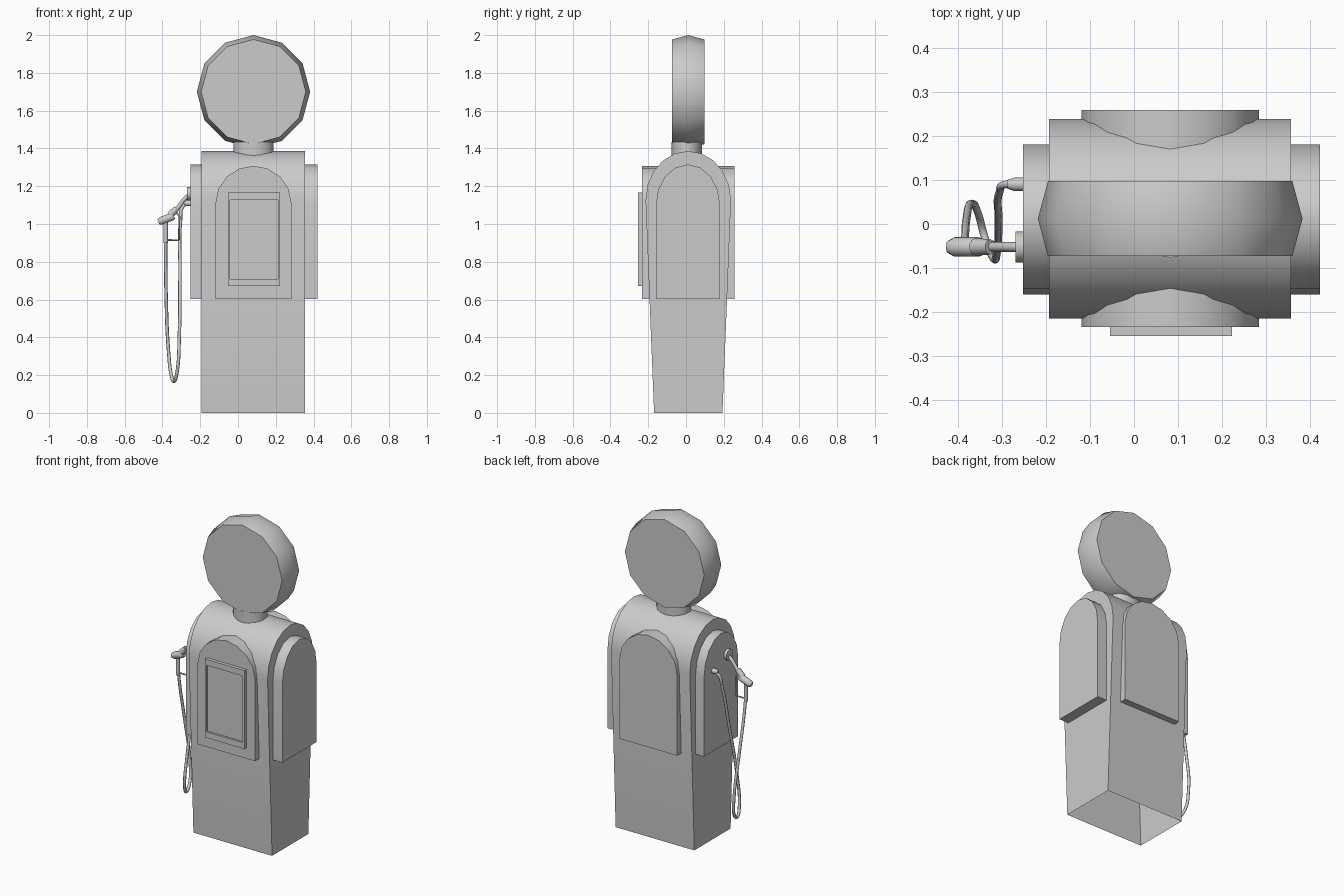
import bpy, bmesh
from math import sin, cos, pi, radians
from mathutils import Vector

if "Cube" in bpy.data.objects:
    bpy.data.objects.remove(bpy.data.objects["Cube"])

CX, CY = 0.082, 0.012   # centre of the pump cabinet


def finish(name, bm):
    bmesh.ops.recalc_face_normals(bm, faces=bm.faces)
    me = bpy.data.meshes.new(name)
    bm.to_mesh(me)
    bm.free()
    me.shade_smooth()
    me.set_sharp_from_angle(angle=radians(40))
    ob = bpy.data.objects.new(name, me)
    bpy.context.collection.objects.link(ob)
    return ob


def arch(c, half, z0, spring, top, half0=None, n=8):
    """Round-topped outline as (u, z) points, starting and ending at the foot."""
    pts = [(c + (half0 or half), z0)]
    for i in range(n + 1):
        a = pi * i / n
        pts.append((c + half * cos(a), spring + (top - spring) * sin(a)))
    return pts + [(c - (half0 or half), z0)]


def prism(name, pts, axis, d0, d1, cap0=True, floor=True):
    """Sweep an outline along x or y from d0 to d1."""
    bm = bmesh.new()
    place = (lambda u, z, d: (d, u, z)) if axis == 'x' else (lambda u, z, d: (u, d, z))
    a, b = [[bm.verts.new(place(u, z, d)) for u, z in pts] for d in (d0, d1)]
    n = len(pts)
    for i in range(n if floor else n - 1):
        j = (i + 1) % n
        bm.faces.new((a[i], a[j], b[j], b[i]))
    bm.faces.new(b)
    if cap0:
        bm.faces.new(a)
    return finish(name, bm)


def lathe(name, centre, axis, rings, n=12, squash=1.0):
    """Rings of (offset along axis, radius), capped at both ends."""
    bm = bmesh.new()
    w = Vector(axis).normalized()
    u = Vector((0, 1, 0)) if abs(w.y) < 0.5 else Vector((1, 0, 0))
    v = w.cross(u)
    loops = []
    for d, r in rings:
        loops.append([bm.verts.new(Vector(centre) + w * d + u * (r * squash * cos(2 * pi * i / n))
                                   + v * (r * sin(2 * pi * i / n))) for i in range(n)])
    for a, b in zip(loops, loops[1:]):
        for i in range(n):
            j = (i + 1) % n
            bm.faces.new((a[i], a[j], b[j], b[i]))
    bm.faces.new(loops[0])
    bm.faces.new(loops[-1])
    return finish(name, bm)


def tube(name, pts, r, kind='BEZIER'):
    cu = bpy.data.curves.new(name, 'CURVE')
    cu.dimensions = '3D'
    cu.bevel_depth = r
    cu.bevel_resolution = 2
    cu.resolution_u = 6
    cu.use_fill_caps = True
    sp = cu.splines.new(kind)
    if kind == 'BEZIER':
        sp.bezier_points.add(len(pts) - 1)
        for p, co in zip(sp.bezier_points, pts):
            p.co = co
            p.handle_left_type = p.handle_right_type = 'AUTO'
    else:
        sp.points.add(len(pts) - 1)
        for p, co in zip(sp.points, pts):
            p.co = (*co, 1)
    ob = bpy.data.objects.new(name, cu)
    bpy.context.collection.objects.link(ob)
    return ob


# Cabinet, flaring upwards to a rounded top, open underneath
prism("cabinet", arch(CY, 0.226, 0, 1.127, 1.386, 0.181, n=10), 'x', -0.193, 0.356, floor=False)

# Raised arched panels on all four sides
face = arch(CX, 0.201, 0.602, 1.11, 1.308)
prism("front_panel", face, 'y', -0.12, -0.233, cap0=False)
prism("back_panel", face, 'y', 0.145, 0.258, cap0=False)
side = arch(CY - 0.002, 0.17, 0.602, 1.1, 1.315)
prism("right_panel", side, 'x', 0.356, 0.422, cap0=False)
prism("left_panel", side, 'x', -0.193, -0.252, cap0=False)

# Display frame with a recessed window
bm = bmesh.new()
bmesh.ops.create_cube(bm, size=1)
for v in bm.verts:
    v.co = (0.084 + v.co.x * 0.276, -0.243 + v.co.y * 0.022, 0.918 + v.co.z * 0.495)
window = min(bm.faces, key=lambda f: f.calc_center_median().y)
bmesh.ops.inset_region(bm, faces=[window], thickness=0.016)
for v in window.verts:
    v.co.z = 0.918 + (0.21 if v.co.z > 0.918 else -0.21)
inner = bmesh.ops.extrude_discrete_faces(bm, faces=[window])["faces"][0]
bmesh.ops.translate(bm, verts=inner.verts, vec=(0, 0.013, 0))
finish("display_frame", bm)

# Neck and round twelve-sided globe
lathe("neck", (CX, 0.005, 1.34), (0, 0, 1), [(0, 0.105), (0.095, 0.105)], n=16, squash=0.77)
lathe("globe", (CX, CY, 1.70), (0, 1, 0), [(-0.085, 0.277), (0, 0.3), (0.085, 0.277)])

# Nozzle: wall socket, spout, elbow and grip
NY = -0.052
lathe("nozzle_socket", (-0.252, NY, 1.16), (-1, 0, 0), [(-0.01, 0.035), (0.017, 0.035)])
tube("nozzle_spout", [(-0.25, NY, 1.155), (-0.275, NY, 1.14), (-0.315, NY, 1.09),
                      (-0.345, NY, 1.05)], 0.011)
lathe("nozzle_elbow", (-0.325, NY, 1.083), (-0.7, 0, -0.75), [(0, 0.017), (0.05, 0.02)], n=10)
lathe("nozzle_grip", (-0.347, NY, 1.04), (-0.93, 0, -0.36),
      [(-0.008, 0.017), (0.005, 0.022), (0.065, 0.022), (0.08, 0.014)], n=10)
tube("nozzle_guard", [(-0.385, NY, 0.915), (-0.312, NY, 0.915), (-0.31, NY, 1.04),
                      (-0.335, NY, 1.07)], 0.005, 'POLY')
lathe("hose_sleeve", (-0.383, NY, 1.02), (0, 0, -1), [(0, 0.012), (0.12, 0.012)], n=10)

# Hanging hose from the nozzle back to the wall
lathe("hose_fitting", (-0.252, 0.09, 1.11), (-1, 0, 0), [(-0.01, 0.016), (0.02, 0.015), (0.035, 0.01)])
tube("hose", [(-0.383, NY, 1.0), (-0.383, -0.042, 0.88), (-0.38, 0.01, 0.6), (-0.368, 0.046, 0.33),
              (-0.352, 0.02, 0.195), (-0.337, -0.035, 0.168), (-0.322, -0.072, 0.22),
              (-0.311, -0.066, 0.4), (-0.307, 0.01, 0.75), (-0.304, 0.075, 1.02),
              (-0.29, 0.09, 1.095), (-0.252, 0.09, 1.11)], 0.009)
